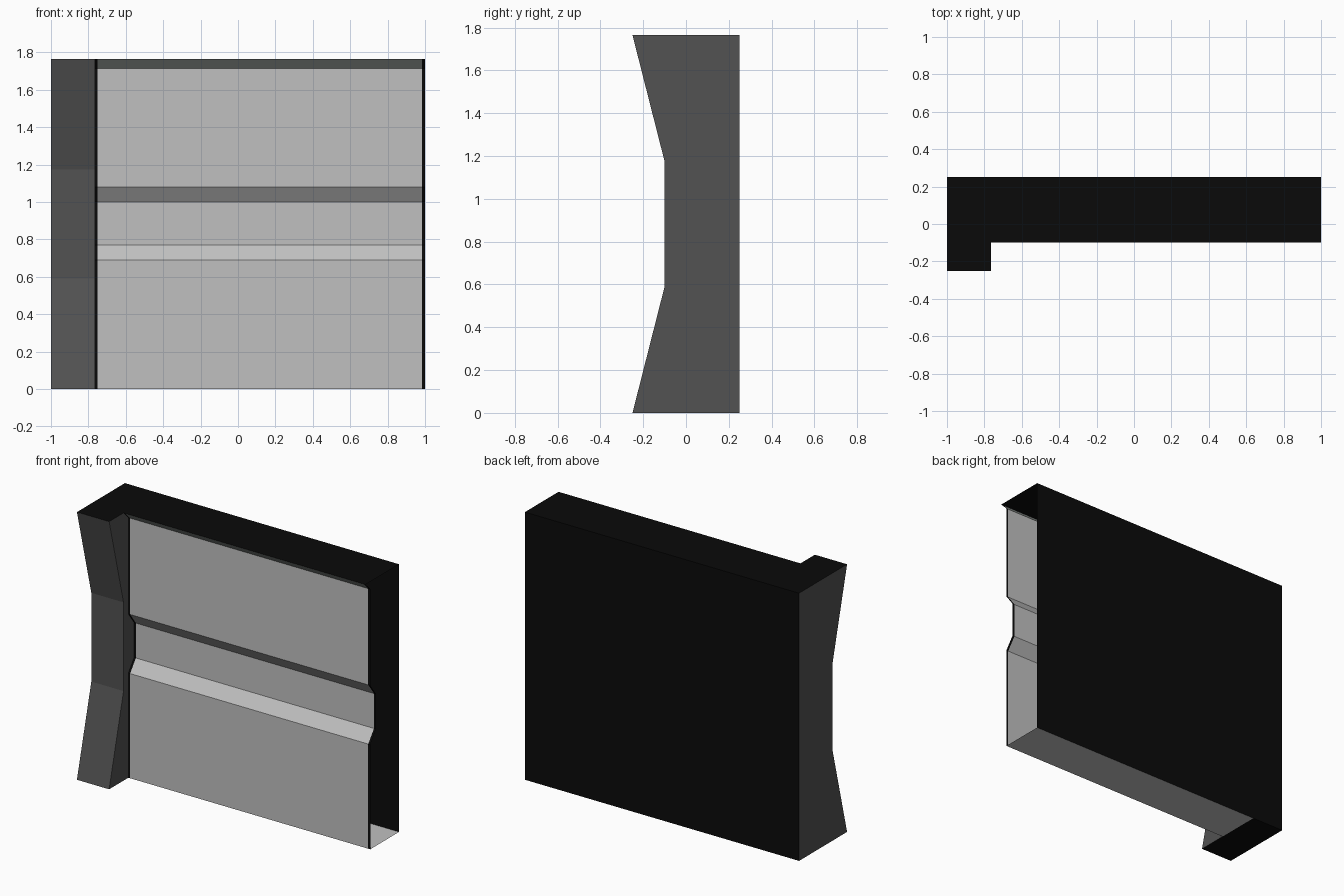
import bpy, bmesh

if "Cube" in bpy.data.objects:
    bpy.data.objects.remove(bpy.data.objects["Cube"])

H = 1.765          # overall height
SPLIT = -0.765     # where pillar meets wall


def material(name, rgb):
    m = bpy.data.materials.new(name)
    m.diffuse_color = (*rgb, 1)
    m.use_nodes = True
    m.node_tree.nodes["Principled BSDF"].inputs["Base Color"].default_value = m.diffuse_color
    return m


BLACK = material("black", (0.003, 0.003, 0.003))
LIGHT = material("light_grey", (0.53, 0.53, 0.53))
DARK = material("dark_grey", (0.085, 0.085, 0.085))
TRIM = material("trim_grey", (0.32, 0.35, 0.33))


def finish(name, bm, mats):
    me = bpy.data.meshes.new(name)
    bm.to_mesh(me)
    bm.free()
    for m in mats:
        me.materials.append(m)
    ob = bpy.data.objects.new(name, me)
    bpy.context.collection.objects.link(ob)
    return ob


# Pillar: waisted side profile (y, z) extruded along x
profile = [(0.25, 0), (-0.25, 0), (-0.10, 0.59), (-0.10, 1.175), (-0.25, H), (0.25, H)]
bm = bmesh.new()
face = bm.faces.new([bm.verts.new((-1, y, z)) for y, z in profile])
ext = bmesh.ops.extrude_face_region(bm, geom=[face], use_keep_orig=True)
moved = [v for v in ext["geom"] if isinstance(v, bmesh.types.BMVert)]
bmesh.ops.translate(bm, verts=moved, vec=(SPLIT + 1, 0, 0))
bmesh.ops.recalc_face_normals(bm, faces=bm.faces)
bm.normal_update()
for f in bm.faces:  # top, bottom and back are black
    f.material_index = 1 if abs(f.normal.z) > 0.9 or f.normal.y > 0.9 else 0
finish("end_pillar", bm, [DARK, BLACK])

# Wall: hollow thin shell, open at the right end, grooved front panel
shell = [(-0.10, H), (-0.05, 1.715), (-0.05, 1.08), (0.01, 1.0), (0.01, 0.77),
         (-0.05, 0.69), (-0.05, 0), (0.25, 0), (0.25, H)]
columns = [SPLIT, -0.752, 0.985, 1.0]
bm = bmesh.new()
grid = [[bm.verts.new((x, y, z)) for y, z in shell] for x in columns]
n = len(shell)
for c in range(3):
    for i in range(n):
        j = (i + 1) % n
        f = bm.faces.new((grid[c][i], grid[c][j], grid[c + 1][j], grid[c + 1][i]))
        if i >= 7 or (i < 6 and c != 1):   # back, top and panel edge strips
            f.material_index = 1
        elif i == 0:                       # sloped trim below the top
            f.material_index = 2
bm.normal_update()
finish("wall_shell", bm, [LIGHT, BLACK, TRIM])
